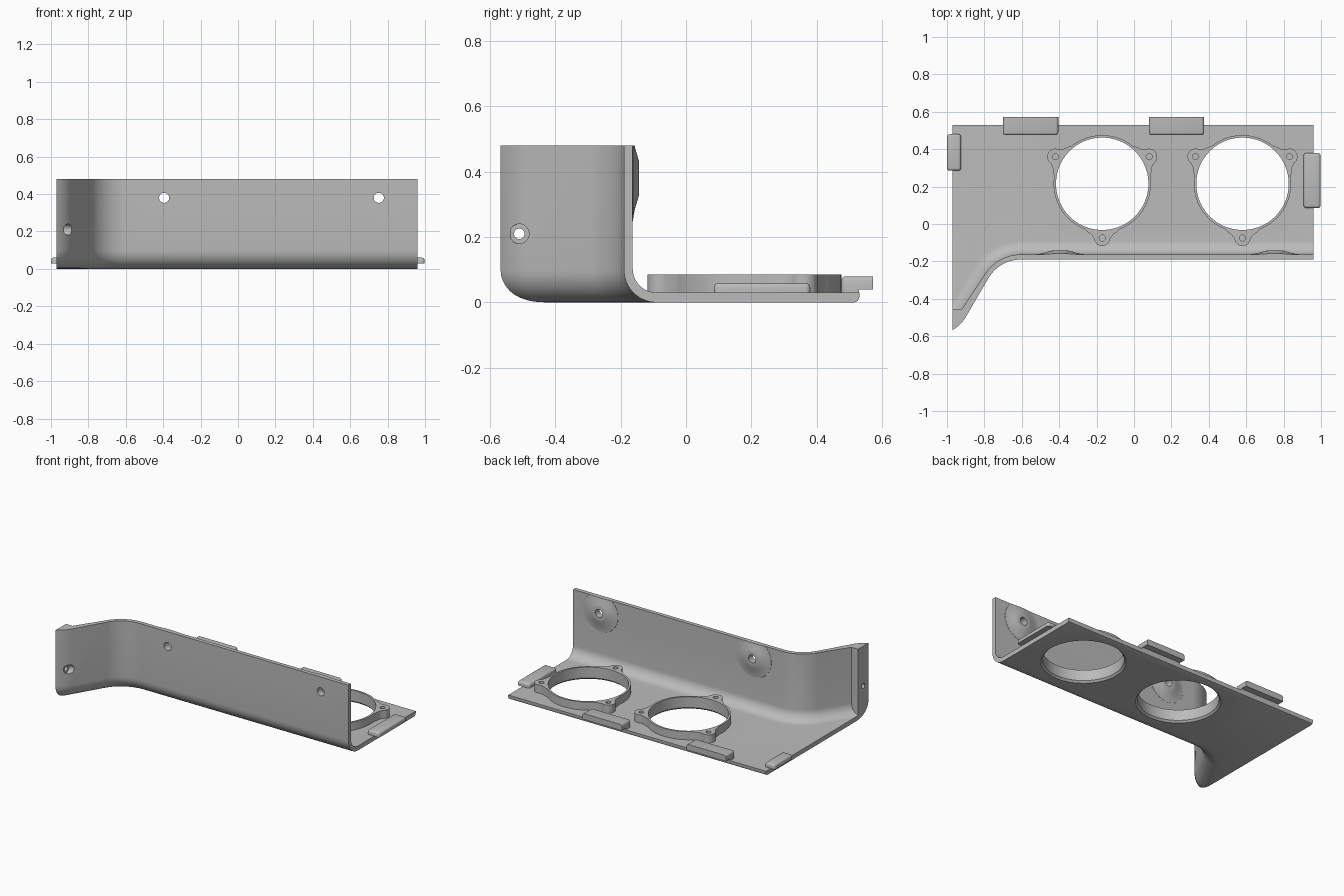
import bpy, bmesh, math
from mathutils import Matrix, Vector

if "Cube" in bpy.data.objects:
    bpy.data.objects.remove(bpy.data.objects["Cube"])

grey = bpy.data.materials.new("light grey")
grey.diffuse_color = (0.5, 0.5, 0.5, 1)
grey.use_nodes = True
grey.node_tree.nodes["Principled BSDF"].inputs["Base Color"].default_value = grey.diffuse_color


def finish(name, bm):
    bmesh.ops.recalc_face_normals(bm, faces=bm.faces)
    me = bpy.data.meshes.new(name)
    bm.to_mesh(me)
    bm.free()
    me.materials.append(grey)
    ob = bpy.data.objects.new(name, me)
    bpy.context.collection.objects.link(ob)
    return ob


def activate(ob):
    bpy.ops.object.select_all(action='DESELECT')
    ob.select_set(True)
    bpy.context.view_layer.objects.active = ob


def clip(bm, co, no):
    """Cut the solid by a plane, drop the outer side and close the cut."""
    r = bmesh.ops.bisect_plane(bm, geom=bm.verts[:] + bm.edges[:] + bm.faces[:],
                               plane_co=co, plane_no=no, clear_outer=True)
    edges = [e for e in r["geom_cut"] if isinstance(e, bmesh.types.BMEdge)]
    bmesh.ops.contextual_create(bm, geom=edges)


def loft(rings, bm=None):
    """Join equal closed rings of points into a capped solid."""
    bm = bm or bmesh.new()
    rows = [[bm.verts.new(p) for p in ring] for ring in rings]
    n = len(rows[0])
    for a, b in zip(rows, rows[1:]):
        for i in range(n):
            j = (i + 1) % n
            bm.faces.new((a[i], a[j], b[j], b[i]))
    bm.faces.new(rows[0])
    bm.faces.new(rows[-1][::-1])
    return bm


def lathe(profile, pos, axis, n=64):
    """Turn (radius, height) pairs about an axis through pos."""
    m = Matrix.Translation(pos) @ Vector((0, 0, 1)).rotation_difference(Vector(axis)).to_matrix().to_4x4()
    return loft([[m @ Vector((r * math.cos(math.tau * i / n), r * math.sin(math.tau * i / n), h))
                  for i in range(n)] for r, h in profile])


def cut(ob, bm):
    cutter = finish("cutter", bm)
    cutter.hide_render = True
    mod = ob.modifiers.new("cut", 'BOOLEAN')
    mod.operation, mod.solver, mod.object = 'DIFFERENCE', 'EXACT', cutter
    activate(ob)
    bpy.ops.object.modifier_apply(modifier=mod.name)
    bpy.data.objects.remove(cutter)


X, Y, Z = (1, 0, 0), (0, 1, 0), (0, 0, 1)
HEIGHT, THICK, BACK, LEFT, END_Y = 0.48, 0.03, 0.53, -0.97, -0.455

# Wall footprint: straight run, 60 degree bend, slanted run, bend back
path = [(0.96, -0.19, 0)]


def bend(cx, cy, r, a0, a1, side, n=14):
    for i in range(n + 1):
        a = math.radians(a0 + (a1 - a0) * i / n)
        heading = a - side * math.pi / 2
        path.append((cx + r * math.cos(a), cy + r * math.sin(a), heading))


# angles below are the direction from the bend centre to the wall
for i in range(15):
    t = math.radians(60 * i / 14)
    path.append((-0.605 - 0.2 * math.sin(t), -0.39 + 0.2 * math.cos(t), t))
sx, sy, R, t0 = -0.897, -0.493, 0.207, math.radians(60)
for i in range(21):
    t = t0 * (1 - i / 20)
    path.append((sx - R * (math.sin(t0) - math.sin(t)),
                 sy - R * (math.cos(t) - math.cos(t0)), t))


def section(x, y, t):
    """Closed wall-and-floor section at one path station."""
    nx, ny = -math.sin(t), math.cos(t)       # inward direction
    ro, ri = 0.10, 0.10 - THICK + 0.003
    pts = [(0, HEIGHT, False)]
    arc = [math.pi / 2 * i / 9 for i in range(10)]
    pts += [(ro - ro * math.cos(a), ro - ro * math.sin(a), False) for a in arc]
    inner = [(ro - ri * math.cos(a), THICK + ri - ri * math.sin(a), True) for a in arc]
    out = [Vector((x + nx * d, y + ny * d, z)) for d, z, _ in pts]
    fx = x + nx * ro
    out += [Vector((fx, BACK - 0.015, 0)), Vector((fx, BACK - 0.004, 0.005)),
            Vector((fx, BACK, 0.016)), Vector((fx, BACK, THICK))]
    # the inner side stops at END_Y, which leaves a solid end block
    for d, z, _ in inner[::-1] + [(ro - ri, HEIGHT, True)]:
        out.append(Vector((x + nx * d, max(y + ny * d, END_Y), z)))
    return out


bm = loft([section(*p) for p in path])
clip(bm, (LEFT, 0, 0), (-1, 0, 0))
bracket = finish("bracket_shell", bm)

# Fan openings with a chamfer underneath
FANS, FY, FR = (-0.17, 0.58), 0.215, 0.247
for x in FANS:
    cut(bracket, lathe([(0.264, -0.005), (0.259, 0), (FR, 0.012), (FR, 0.2)], (x, FY, 0), Z, 96))
# Cross hole with counterbore in the end block
cut(bracket, lathe([(0.016, -0.2), (0.016, 0.04), (0.03, 0.04), (0.03, 0.2)], (-0.97, -0.51, 0.21), X, 32))

# Screw bosses inside the long wall, with through holes
SCREWS, SZ = (-0.395, 0.753), 0.38
parts = [bracket]
for i, x in enumerate(SCREWS):
    def hole():
        return lathe([(0.027, -0.1), (0.027, 0.1)], (x, -0.17, SZ), Y, 32)
    bm = lathe([(0.135, -0.17), (0.13, -0.162), (0.115, -0.1605), (0.09, -0.155), (0.065, -0.1475),
                (0.052, -0.144), (0.045, -0.143)], (x, 0, SZ), Y)
    clip(bm, (0, 0, HEIGHT), Z)
    boss = finish("screw_boss_%d" % (i + 1), bm)
    cut(bracket, hole())
    cut(boss, hole())
    parts.append(boss)

# Fan collars: thin rings with three screw ears
EARS = [math.radians(a) for a in (30, 150, 270)]
for i, x in enumerate(FANS):
    ear = [(0.243, -0.093), (0.258, -0.078), (0.272, -0.058)]
    tip = [(0.29 + 0.043 * math.cos(a), 0.043 * math.sin(a))
           for a in [math.radians(-85 + 17 * k) for k in range(11)]]
    ear += tip + [(r, -t) for r, t in ear[::-1]]
    outline = []
    for a in EARS:
        c, s = math.cos(a), math.sin(a)
        outline += [(x + r * c - t * s, FY + r * s + t * c) for r, t in ear]
        for k in range(1, 20):
            b = a + math.radians(21 + 78 * k / 20)
            outline.append((x + 0.26 * math.cos(b), FY + 0.26 * math.sin(b)))
    collar = finish("fan_collar_%d" % (i + 1),
                    loft([[(px, py, z) for px, py in outline] for z in (0.025, 0.085)]))
    cut(collar, lathe([(FR, -0.1), (FR, 0.2)], (x, FY, 0), Z, 96))
    for a in EARS:
        pos = (x + 0.29 * math.cos(a), FY + 0.29 * math.sin(a), 0)
        cut(collar, lathe([(0.016, -0.1), (0.016, 0.2)], pos, Z, 24))
    parts.append(collar)


def tab(name, x0, x1, y0, y1, z0, z1, flat_back=False):
    """Rounded block; the bottom (and optionally the back) stays sharp."""
    bm = loft([[(x0, y0, z), (x1, y0, z), (x1, y1, z), (x0, y1, z)] for z in (z0, z1)])
    edges = []
    for e in bm.edges:
        mid = (e.verts[0].co + e.verts[1].co) / 2
        if mid.z > z0 + 1e-5 and not (flat_back and mid.y > y1 - 1e-5):
            edges.append(e)
    bmesh.ops.bevel(bm, geom=edges, offset=0.014, segments=4, profile=0.5, affect='EDGES')
    parts.append(finish(name, bm))


# Clip tabs along the back edge, each on a low foot
for i, (x0, x1) in enumerate([(-0.70, -0.405), (0.08, 0.375)]):
    tab("back_tab_%d" % (i + 1), x0, x1, 0.475, 0.572, 0.04, 0.08, True)
    foot = loft([[(x0, 0.475, z), (x1, 0.475, z), (x1, 0.529, z), (x0, 0.529, z)] for z in (0.025, 0.042)])
    bmesh.ops.bevel(foot, geom=[e for e in foot.edges if abs(e.verts[0].co.z - e.verts[1].co.z) > 0.01
                                and e.verts[0].co.y < 0.5],
                    offset=0.014, segments=4, profile=0.5, affect='EDGES')
    parts.append(finish("back_tab_foot_%d" % (i + 1), foot))
# Clip tabs on the two ends
tab("left_tab", -1.0, -0.925, 0.285, 0.48, 0.029, 0.06)
tab("right_tab", 0.907, 0.997, 0.085, 0.38, 0.029, 0.06)

for ob in parts:
    activate(ob)
    bpy.ops.object.shade_smooth_by_angle(angle=math.radians(30))
